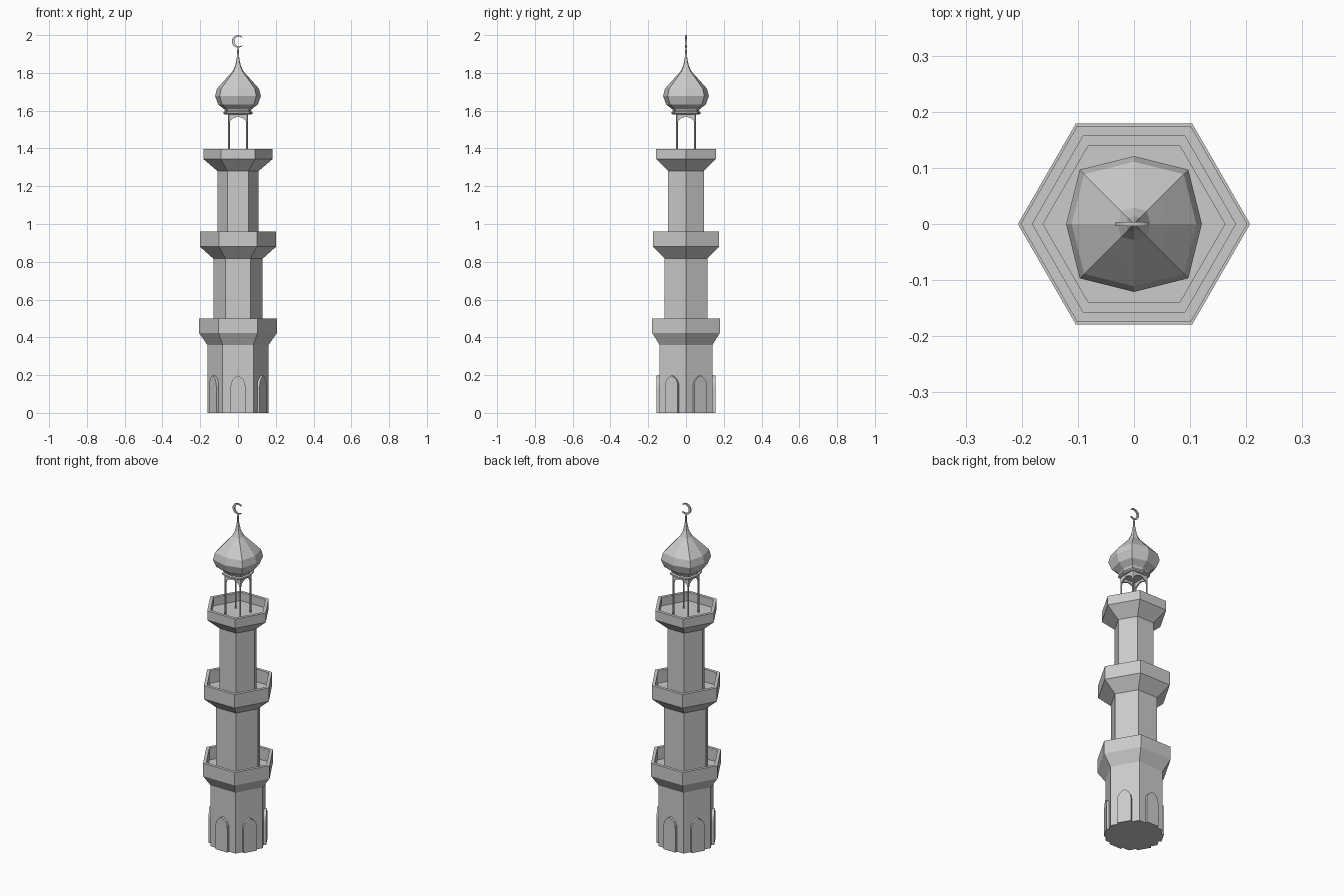
import bpy, bmesh
from math import sin, cos, pi
from mathutils import Matrix

if "Cube" in bpy.data.objects:
    bpy.data.objects.remove(bpy.data.objects["Cube"])


def finish(bm, name):
    bmesh.ops.recalc_face_normals(bm, faces=bm.faces)
    me = bpy.data.meshes.new(name)
    bm.to_mesh(me)
    bm.free()
    ob = bpy.data.objects.new(name, me)
    bpy.context.collection.objects.link(ob)
    return ob


def lathe(name, profile, sides, alt=1.0):
    """Faceted turned solid; every second corner radius is scaled by alt."""
    bm = bmesh.new()
    rings = []
    for r, z in profile:
        ring = []
        for i in range(sides):
            a = 2 * pi * i / sides
            k = r * (alt if i % 2 else 1)
            ring.append(bm.verts.new((k * cos(a), k * sin(a), z)))
        rings.append(ring)
    for lo, hi in zip(rings, rings[1:]):
        for i in range(sides):
            j = (i + 1) % sides
            bm.faces.new((lo[i], lo[j], hi[j], hi[i]))
    bm.faces.new(rings[0])
    bm.faces.new(rings[-1])
    return finish(bm, name)


def slab(name, outline, y0, y1, angle=0):
    """XZ outline extruded from y0 to y1, then turned about the z axis."""
    bm = bmesh.new()
    face = bm.faces.new([bm.verts.new((x, y0, z)) for x, z in outline])
    new = bmesh.ops.extrude_face_region(bm, geom=[face])["geom"]
    verts = [v for v in new if isinstance(v, bmesh.types.BMVert)]
    bmesh.ops.translate(bm, verts=verts, vec=(0, y1 - y0, 0))
    bmesh.ops.transform(bm, matrix=Matrix.Rotation(angle, 4, 'Z'), verts=bm.verts)
    return finish(bm, name)


def mirrored(half):
    return half + [(-x, z) for x, z in reversed(half) if x > 0]


# Hexagonal shaft with three balconies:
# (shaft radius, flare start, flare end, parapet top, parapet radius)
tiers = [(0.162, 0.36, 0.424, 0.501, 0.207),
         (0.131, 0.817, 0.88, 0.96, 0.202),
         (0.109, 1.28, 1.343, 1.398, 0.182)]
profile = [(0.162, 0)]
for n, (r, z0, z1, z2, rb) in enumerate(tiers):
    profile += [(r, z0), (rb, z1), (rb, z2), (rb - 0.02, z2), (rb - 0.02, z1 + 0.005)]
    if n < 2:
        profile.append((tiers[n + 1][0], z1 + 0.005))
lathe("tower", profile, 6)

# Blind arches on the six base faces
arch = mirrored([(0.039, 0), (0.039, 0.14), (0.036, 0.16), (0.027, 0.178),
                 (0.012, 0.191), (0, 0.198)])
for i in range(6):
    slab(f"base_arch_{i + 1}", arch, -0.155, -0.135, i * pi / 3)

# Lantern: four posts joined by small arches
P = 0.048
lantern_arch = [(P, 1.588), (P, 1.535), (0.044, 1.535), (0.04, 1.55),
                (0.022, 1.561), (0, 1.569)]
for i in range(4):
    a = i * pi / 2
    slab(f"lantern_arch_{i + 1}", mirrored(lantern_arch), -P - 0.004, -P + 0.004, a)
    bm = bmesh.new()
    m = Matrix.Rotation(a, 4, 'Z') @ Matrix.Translation((P, P, 1.467))
    bmesh.ops.create_cone(bm, cap_ends=True, segments=8, radius1=0.005,
                          radius2=0.005, depth=0.24, matrix=m)
    finish(bm, f"lantern_post_{i + 1}")

# Onion dome with its lip and spire
lathe("dome", [(0.07, 1.58), (0.076, 1.584), (0.076, 1.593), (0.068, 1.597),
               (0.073, 1.608), (0.105, 1.633), (0.121, 1.677), (0.111, 1.717),
               (0.062, 1.772), (0.029, 1.808), (0.014, 1.84), (0.006, 1.885),
               (0.003, 1.938)], 8, 1.13)

# Crescent finial opening to the right
cz, R, r, off = 1.967, 0.033, 0.0255, 0.006
outer_start, inner_start, n = 0.75, 0.0, 20
ix, iz = R * cos(outer_start) - off, R * sin(outer_start)
inner_start = 0.95
outer = [(R * cos(t), cz + R * sin(t)) for t in
         [outer_start + (2 * pi - 2 * outer_start) * k / n for k in range(n + 1)]]
inner = [(off + r * cos(t), cz + r * sin(t)) for t in
         [inner_start + (2 * pi - 2 * inner_start) * k / n for k in range(n + 1)]]
slab("crescent", outer + inner[::-1], -0.004, 0.004)
